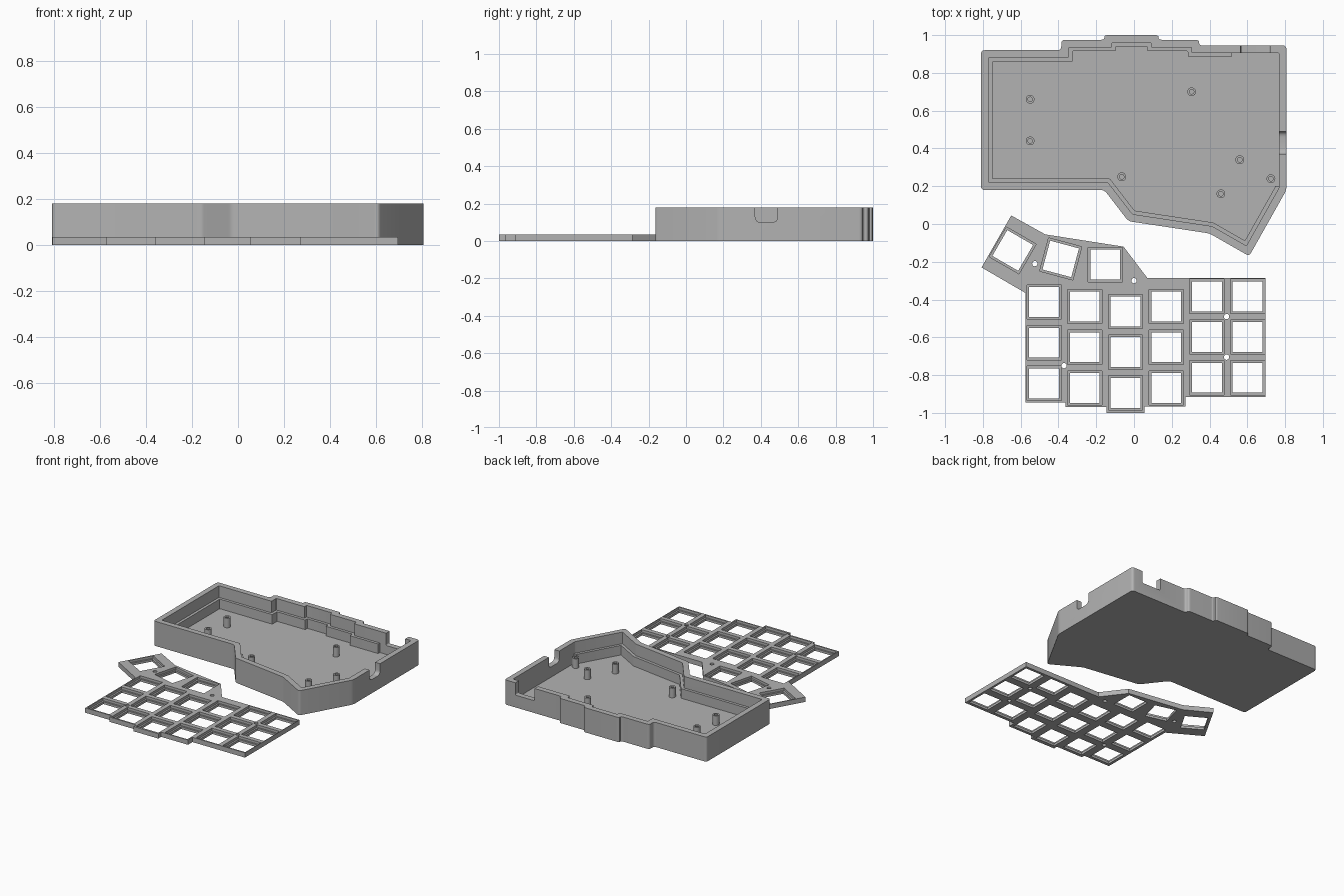
import bpy, bmesh, math
from mathutils import Matrix, Vector

cube = bpy.data.objects.get("Cube")
if cube:
    bpy.data.objects.remove(cube, do_unlink=True)

grey = bpy.data.materials.new("plain grey")
grey.use_nodes = True
grey.diffuse_color = (0.45, 0.45, 0.45, 1)
grey.node_tree.nodes["Principled BSDF"].inputs["Base Color"].default_value = grey.diffuse_color


def rounded(pts, radius, steps=4):
    """Replace every corner with a small curve."""
    out = []
    for i, p in enumerate(pts):
        p = Vector(p)
        to_a, to_b = Vector(pts[i - 1]) - p, Vector(pts[(i + 1) % len(pts)]) - p
        a = p + to_a.normalized() * min(radius, to_a.length * 0.45)
        b = p + to_b.normalized() * min(radius, to_b.length * 0.45)
        for k in range(steps + 1):
            t = k / steps
            out.append(a * (1 - t) ** 2 + p * 2 * t * (1 - t) + b * t ** 2)
    return out


def inset(pts, d):
    """Mitred inward offset of a clockwise outline."""
    out = []
    for i, p in enumerate(pts):
        p = Vector(p)
        u = (p - Vector(pts[i - 1])).normalized()
        v = (Vector(pts[(i + 1) % len(pts)]) - p).normalized()
        n, m = Vector((u.y, -u.x)), Vector((v.y, -v.x))
        out.append(p + (n + m) * d / (1 + n.dot(m)))
    return out


def rect(x0, x1, y0, y1):
    return [(x0, y0), (x0, y1), (x1, y1), (x1, y0)]


def circle(x, y, r, n=24):
    return [(x + r * math.cos(math.tau * i / n), y - r * math.sin(math.tau * i / n))
            for i in range(n)]


def prisms(name, outlines, z0, z1, matrix=Matrix()):
    """One object holding a straight prism for every outline."""
    bm = bmesh.new()
    for pts in outlines:
        face = bm.faces.new([bm.verts.new((p[0], p[1], z0)) for p in pts])
        top = bmesh.ops.extrude_face_region(bm, geom=[face])["geom"]
        bmesh.ops.translate(bm, vec=(0, 0, z1 - z0),
                            verts=[g for g in top if isinstance(g, bmesh.types.BMVert)])
    bmesh.ops.recalc_face_normals(bm, faces=bm.faces)
    bm.transform(matrix)
    mesh = bpy.data.meshes.new(name)
    bm.to_mesh(mesh)
    bm.free()
    mesh.materials.append(grey)
    obj = bpy.data.objects.new(name, mesh)
    bpy.context.collection.objects.link(obj)
    return obj


def cut(obj, cutter):
    """Subtract a cutter, bake the result and discard the cutter."""
    mod = obj.modifiers.new("cut", 'BOOLEAN')
    mod.operation, mod.solver, mod.object = 'DIFFERENCE', 'EXACT', cutter
    graph = bpy.context.evaluated_depsgraph_get()
    baked = bpy.data.meshes.new_from_object(obj.evaluated_get(graph))
    obj.modifiers.clear()
    obj.data = baked
    bpy.data.objects.remove(cutter, do_unlink=True)


def smooth(obj):
    bpy.ops.object.select_all(action='DESELECT')
    obj.select_set(True)
    bpy.context.view_layer.objects.active = obj
    bpy.ops.object.shade_smooth_by_angle(angle=math.radians(30))


# Case tray: solid outline, wide upper cavity, narrower lower cavity leaving a ledge
FLOOR, LEDGE, TOP = 0.025, 0.095, 0.18
outline = [(-0.81, 0.18), (-0.81, 0.92), (-0.385, 0.92), (-0.385, 0.975), (-0.157, 0.975),
           (-0.157, 1.0), (0.13, 1.0), (0.13, 0.975), (0.345, 0.975), (0.345, 0.945),
           (0.807, 0.945), (0.807, 0.18), (0.61, -0.17), (0.40, -0.05), (-0.03, 0.015),
           (-0.157, 0.18)]
case = prisms("case_tray", [rounded(outline, 0.02)], 0, TOP)
cut(case, prisms("upper_cavity", [rounded(inset(outline, 0.04), 0.006)], LEDGE, 0.3))
cut(case, prisms("lower_cavity", [rounded(inset(outline, 0.06), 0.006)], FLOOR, 0.2))
# Ledge is left out beside the connectors
cut(case, prisms("connector_bay", [rect(0.515, 0.767, 0.2, 0.905)], FLOOR, 0.15))

# Connector notches in the back wall and right wall
upright = Matrix.Rotation(math.pi / 2, 4, 'X')
cut(case, prisms("back_notch", [rounded(rect(0.565, 0.72, 0.09, 0.4), 0.01)],
                 -1.1, -0.88, upright))
sideways = Matrix.Rotation(math.pi / 2, 4, 'Z') @ upright
cut(case, prisms("right_notch", [rounded(rect(0.37, 0.49, 0.10, 0.4), 0.03)],
                 0.72, 0.9, sideways))
smooth(case)

# Hollow screw posts standing on the tray floor
posts = [(-0.55, 0.66), (-0.55, 0.44), (0.305, 0.70), (-0.065, 0.25), (0.56, 0.34),
         (0.46, 0.16), (0.725, 0.24)]
post_obj = prisms("screw_posts", [circle(x, y, 0.023) for x, y in posts], FLOOR - 0.005, LEDGE)
cut(post_obj, prisms("post_bores", [circle(x, y, 0.012) for x, y in posts], FLOOR + 0.002, 0.2))
smooth(post_obj)

# Key plate
plate_outline = [(-0.807, -0.23), (-0.65, 0.045), (-0.47, -0.055), (-0.055, -0.12),
                 (0.07, -0.285), (0.697, -0.285), (0.697, -0.915), (0.272, -0.915),
                 (0.272, -0.967), (0.055, -0.967), (0.055, -1.0), (-0.145, -1.0),
                 (-0.145, -0.97), (-0.362, -0.97), (-0.362, -0.945), (-0.575, -0.945),
                 (-0.575, -0.365)]
plate = prisms("key_plate", [plate_outline], 0, 0.035)

# Key positions: six columns of three, and three fanned thumb keys
PITCH = 0.2155
tops = [-0.413, -0.437, -0.463, -0.437, -0.383, -0.383]
keys = [(-0.476 + PITCH * c, y - PITCH * r, 0) for c, y in enumerate(tops) for r in range(3)]
keys += [(-0.152, -0.215, 0), (-0.388, -0.185, -15), (-0.642, -0.14, -30)]


def key_square(key, size):
    turn = Matrix.Rotation(math.radians(key[2]), 2)
    h = size / 2
    return [turn @ Vector(p) + Vector(key[:2]) for p in rect(-h, h, -h, h)]


cut(plate, prisms("key_recesses", [key_square(k, 0.182) for k in keys], 0.017, 0.1))
cut(plate, prisms("key_openings", [key_square(k, 0.158) for k in keys], -0.1, 0.1))
holes = [(-0.525, -0.21), (0, -0.30), (0.49, -0.49), (0.49, -0.705), (-0.37, -0.75)]
cut(plate, prisms("screw_holes", [circle(x, y, 0.014, 20) for x, y in holes], -0.1, 0.1))
smooth(plate)
